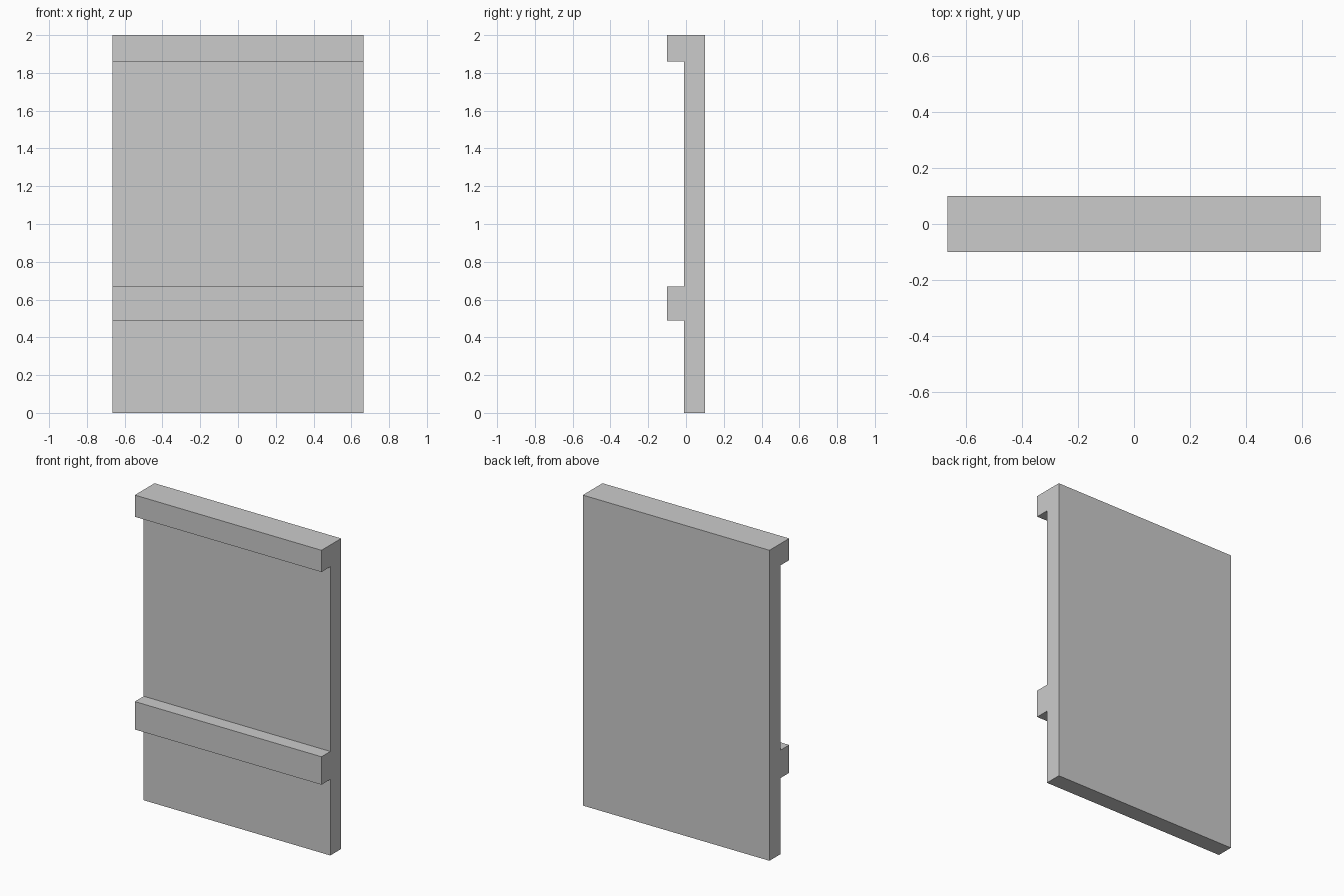
import bpy
import bmesh

cube = bpy.data.objects.get("Cube")
if cube:
    bpy.data.objects.remove(cube, do_unlink=True)

HALF_WIDTH = 0.665
BACK, FACE, RAIL = 0.1, -0.01, -0.1

# Plain grey material
grey = bpy.data.materials.new("light_grey")
grey.use_nodes = True
colour = (0.6, 0.6, 0.6, 1)
grey.diffuse_color = colour
grey.node_tree.nodes["Principled BSDF"].inputs["Base Color"].default_value = colour

# Side profile (y, z): flat panel with a middle rail and a top rail
profile = [
    (BACK, 0), (FACE, 0),
    (FACE, 0.49), (RAIL, 0.49), (RAIL, 0.67), (FACE, 0.67),
    (FACE, 1.86), (RAIL, 1.86), (RAIL, 2), (BACK, 2),
]

# Extrude the profile across the full width
bm = bmesh.new()
side = bm.faces.new([bm.verts.new((-HALF_WIDTH, y, z)) for y, z in profile])
extruded = bmesh.ops.extrude_face_region(bm, geom=[side], use_keep_orig=True)
moved = [v for v in extruded["geom"] if isinstance(v, bmesh.types.BMVert)]
bmesh.ops.translate(bm, verts=moved, vec=(2 * HALF_WIDTH, 0, 0))
bmesh.ops.recalc_face_normals(bm, faces=bm.faces)

mesh = bpy.data.meshes.new("railed_panel")
bm.to_mesh(mesh)
bm.free()
mesh.materials.append(grey)
panel = bpy.data.objects.new("railed_panel", mesh)
bpy.context.collection.objects.link(panel)
